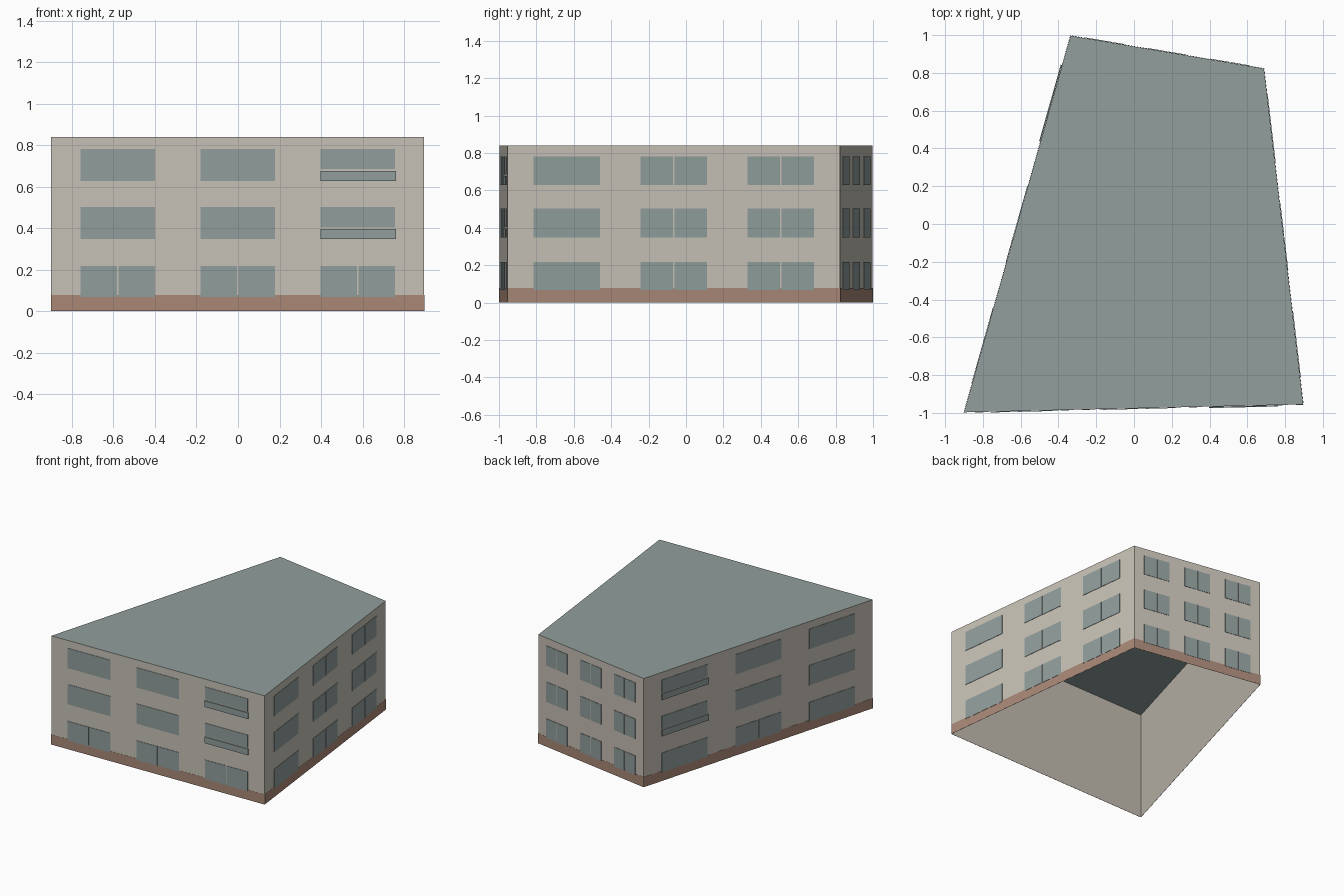
import bpy
import bmesh
from mathutils import Vector

if "Cube" in bpy.data.objects:
    bpy.data.objects.remove(bpy.data.objects["Cube"], do_unlink=True)

HEIGHT = 0.84
SKIRT = 0.078
CORNERS = [Vector(c) for c in ((-0.9, -0.997), (0.896, -0.955), (0.688, 0.823), (-0.336, 0.997))]
SIDES = ("front", "left", "back", "right")   # the model's own left is +x
CENTRES = (0.178, 0.5, 0.822)                # window columns as a share of the wall
FLOORS = ((0.068, 0.217), (0.348, 0.502), (0.628, 0.782))
HALF = 0.1                                   # half a window, as a share of the wall
GAP = 0.007                                  # strip of wall between two panes


def material(name, rgb):
    linear = [((c / 255 + 0.055) / 1.055) ** 2.4 for c in rgb]
    mat = bpy.data.materials.new(name)
    mat.use_nodes = True
    mat.diffuse_color = (*linear, 1)
    bsdf = next(n for n in mat.node_tree.nodes if n.type == "BSDF_PRINCIPLED")
    bsdf.inputs["Base Color"].default_value = (*linear, 1)
    return mat


def finish(bm, name, mat):
    mesh = bpy.data.meshes.new(name)
    bm.to_mesh(mesh)
    bm.free()
    mesh.materials.append(mat)
    bpy.context.collection.objects.link(bpy.data.objects.new(name, mesh))


def plate(bm, side, u0, u1, z0, z1, out):
    """Thin box just off a wall, from u0 to u1 along it, reaching out from it."""
    a, b = CORNERS[side], CORNERS[(side + 1) % 4]
    run = b - a
    normal = Vector((run.y, -run.x)).normalized()
    rings = []
    for depth in (0.001, out):
        ring = []
        for u, z in ((u0, z0), (u1, z0), (u1, z1), (u0, z1)):
            p = a + run * u + normal * depth
            ring.append(bm.verts.new((p.x, p.y, z)))
        rings.append(ring)
    back, front = rings
    bm.faces.new(front)
    bm.faces.new(back[::-1])
    for i in range(4):
        j = (i + 1) % 4
        bm.faces.new((back[i], back[j], front[j], front[i]))


def split_window(bm, side, u, z0, z1, gap):
    """Two panes side by side."""
    share = gap / 2 / (CORNERS[(side + 1) % 4] - CORNERS[side]).length
    plate(bm, side, u - HALF, u - share, z0, z1, 0.004)
    plate(bm, side, u + share, u + HALF, z0, z1, 0.004)


def railed_window(bm, side, u, z0, z1):
    """A pane above a slightly wider, prouder lower panel."""
    plate(bm, side, u - HALF, u + HALF, z0 + 0.056, z1, 0.004)
    plate(bm, side, u - HALF, u + HALF + 0.003, z0, z0 + 0.048, 0.008)


def window_kind(side, column, floor):
    name = SIDES[side]
    if name == "front":
        if floor == 0:
            return "split"
        return "railed" if column == 2 else "plain"
    if name == "left":
        return "split" if column > 0 else "plain"
    if name == "back":
        return "split"
    if column == 0 and floor > 0:
        return "railed"
    return "split" if column == 1 and floor == 0 else "plain"


plaster = material("warm_grey_plaster", (200, 194, 183))
brick = material("brown_skirting", (170, 137, 120))
slate = material("grey_green", (145, 159, 157))

# Outer walls, open underneath
bm = bmesh.new()
low = [bm.verts.new((c.x, c.y, 0)) for c in CORNERS]
high = [bm.verts.new((c.x, c.y, HEIGHT)) for c in CORNERS]
for i in range(4):
    j = (i + 1) % 4
    bm.faces.new((low[i], low[j], high[j], high[i]))
finish(bm, "walls", plaster)

# Flat roof
bm = bmesh.new()
bm.faces.new([bm.verts.new((c.x, c.y, HEIGHT)) for c in CORNERS])
finish(bm, "roof", slate)

# Skirting band and windows of each wall
for side, name in enumerate(SIDES):
    bm = bmesh.new()
    plate(bm, side, 0, 1, 0, SKIRT, 0.002)
    finish(bm, name + "_skirting", brick)

    bm = bmesh.new()
    for column, u in enumerate(CENTRES):
        for floor, (z0, z1) in enumerate(FLOORS):
            kind = window_kind(side, column, floor)
            if kind == "split":
                split_window(bm, side, u, z0, z1, GAP)
            elif kind == "railed":
                railed_window(bm, side, u, z0, z1)
            else:
                plate(bm, side, u - HALF, u + HALF, z0, z1, 0.004)
    finish(bm, name + "_windows", slate)
